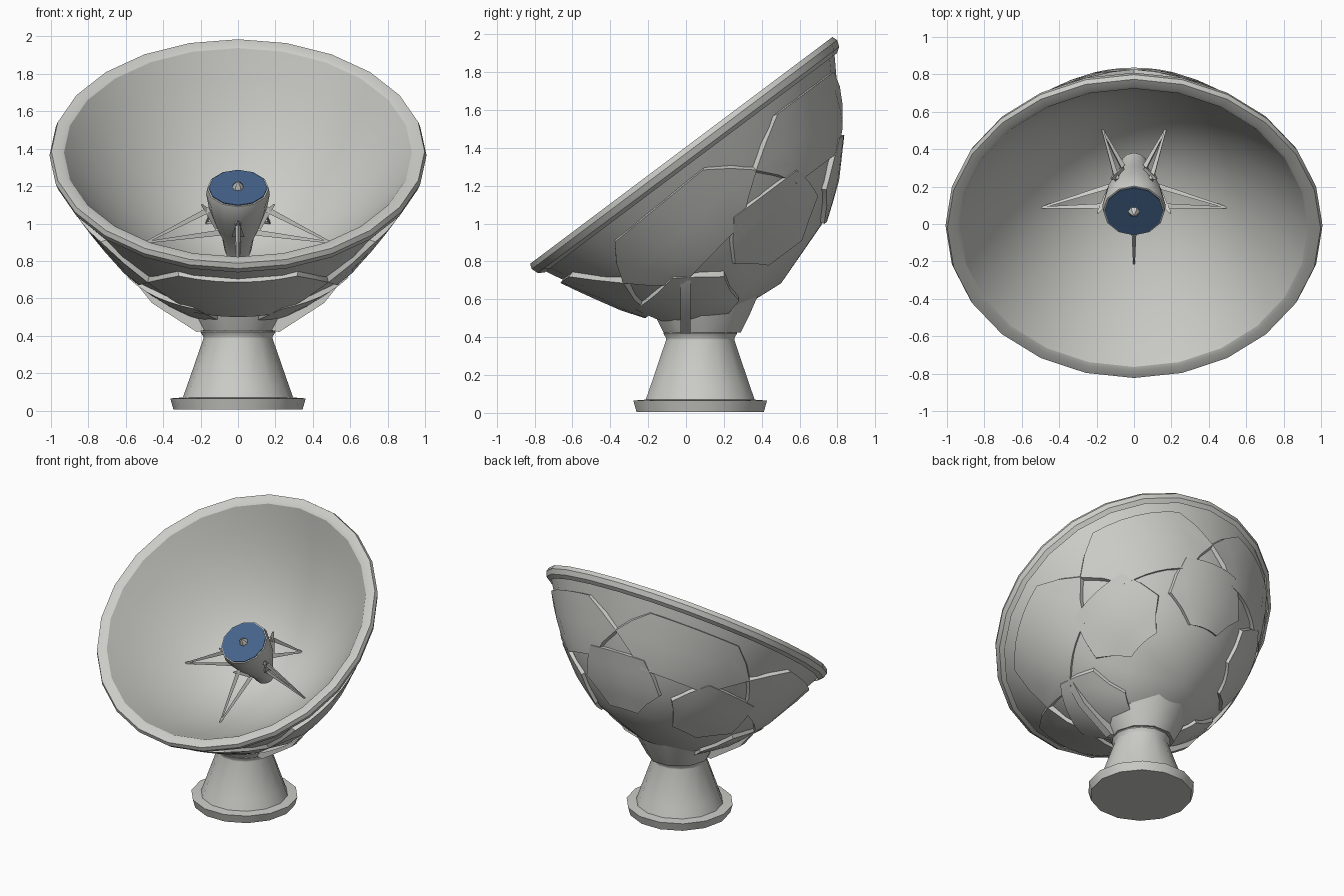
import bpy, bmesh, math
from mathutils import Matrix, Vector

if "Cube" in bpy.data.objects:
    bpy.data.objects.remove(bpy.data.objects["Cube"])

SEG = 24
TILT = Matrix.Translation((0, -0.02, 1.38)) @ Matrix.Rotation(math.atan2(0.6, 0.8), 4, 'X')
FEED = TILT @ Matrix.Translation((0, -0.042, 0))


def material(name, rgb):
    m = bpy.data.materials.new(name)
    m.diffuse_color = (*rgb, 1)
    m.use_nodes = True
    m.node_tree.nodes["Principled BSDF"].inputs["Base Color"].default_value = m.diffuse_color
    return m


grey = material("warm_grey", (0.60, 0.60, 0.57))
blue = material("dark_blue", (0.06, 0.125, 0.26))


def finish(name, bm, mat, matrix=Matrix(), angle=35):
    bmesh.ops.recalc_face_normals(bm, faces=bm.faces)
    me = bpy.data.meshes.new(name)
    bm.to_mesh(me)
    bm.free()
    me.transform(matrix)
    me.materials.append(mat)
    ob = bpy.data.objects.new(name, me)
    bpy.context.collection.objects.link(ob)
    bpy.ops.object.select_all(action='DESELECT')
    ob.select_set(True)
    bpy.context.view_layer.objects.active = ob
    bpy.ops.object.shade_smooth_by_angle(angle=math.radians(angle))
    return ob


def lathe(name, profile, mat, matrix=Matrix(), seg=SEG, warp=None):
    """Turn a list of (radius, height) around z; radius 0 makes a pole."""
    bm = bmesh.new()
    rings = []
    for r, z in profile:
        if r == 0:
            rings.append([bm.verts.new(warp(Vector((0, 0, z))) if warp else (0, 0, z))] * seg)
            continue
        ring = []
        for i in range(seg):
            a = 2 * math.pi * i / seg
            co = Vector((r * math.cos(a), r * math.sin(a), z))
            ring.append(bm.verts.new(warp(co) if warp else co))
        rings.append(ring)
    for lo, hi in zip(rings, rings[1:]):
        for i in range(seg):
            j = (i + 1) % seg
            vs = list(dict.fromkeys((lo[i], lo[j], hi[j], hi[i])))
            if len(vs) > 2:
                bm.faces.new(vs)
    return finish(name, bm, mat, matrix)


def bar(name, p, q, r1, r2, mat, matrix):
    """Thin three-sided strut from p to q."""
    p, q = Vector(p), Vector(q)
    bm = bmesh.new()
    bmesh.ops.create_cone(bm, cap_ends=True, segments=3, radius1=r1, radius2=r2, depth=(q - p).length)
    rot = (q - p).to_track_quat('Z', 'Y').to_matrix().to_4x4()
    return finish(name, bm, mat, matrix @ Matrix.Translation((p + q) / 2) @ rot)


# Pedestal with foot flange and neck collar
lathe("pedestal", [(0, 0.005), (0.345, 0.005), (0.362, 0.065), (0.295, 0.07), (0.27, 0.14),
                   (0.185, 0.385), (0.185, 0.395), (0.20, 0.42), (0.195, 0.44)],
      grey, Matrix.Translation((0, 0.075, 0)), 14)
# Flared socket joining the pedestal to the bowl
lathe("bowl_socket", [(0.19, 0.43), (0.215, 0.425), (0.265, 0.52), (0.31, 0.62)],
      grey, Matrix.Translation((0, 0.085, 0)), 10)
# Thin side ribs between the socket and the bowl
for side, label in ((1, "right"), (-1, "left")):
    bm = bmesh.new()
    outline = [(0.17, 0.43), (0.22, 0.42), (0.46, 0.575), (0.56, 0.70), (0.30, 0.66)]
    front = [bm.verts.new((side * x, -0.03, z)) for x, z in outline]
    back = [bm.verts.new((side * x, 0.025, z)) for x, z in outline]
    bm.faces.new(front)
    bm.faces.new(back[::-1])
    for i in range(5):
        j = (i + 1) % 5
        bm.faces.new((front[i], front[j], back[j], back[i]))
    finish(f"socket_rib_{label}", bm, grey)

# Bowl back: radius against depth, a little fuller on the low side
BACK = [(0.97, 0.04), (0.94, 0.09), (0.84, 0.25), (0.72, 0.43), (0.55, 0.61), (0.36, 0.75), (0, 0.87)]


def fuller(co):
    k = min(max(-co.y / 0.55, 0), 1)
    return Vector((co.x, co.y, co.z * (1 + 0.18 * k)))


def back_point(t, a, off):
    """Point on the back at profile parameter t, raised by off."""
    i = min(int(t), len(BACK) - 2)
    (r0, d0), (r1, d1) = BACK[i], BACK[i + 1]
    f = t - i
    r, d = r0 + (r1 - r0) * f, d0 + (d1 - d0) * f
    co = fuller(Vector((r * math.cos(a), r * math.sin(a), -d)))
    return co + Vector((co.x, co.y, co.z - 0.1)).normalized() * off


lathe("bowl_back", [(r, -d) for r, d in BACK], grey, TILT, warp=fuller)

# Smooth inner bowl and thick rounded rim
N = 10
DEPTH = 0.67
inner = [(0.93 * (1 - i / N), -DEPTH * (1 - (1 - i / N) ** 2)) for i in range(N)] + [(0, -DEPTH)]
lathe("bowl_inside", inner, grey, TILT)
lathe("bowl_rim", [(0.93, 0), (0.95, 0.008), (0.998, 0.008), (1.008, -0.02), (0.995, -0.055), (0.965, -0.075)],
      grey, TILT)


# Raised hexagonal plates on the back of the bowl
def plate(name, t0, t1, centre, half):
    bm = bmesh.new()
    nu, nv = 6, 4
    edge = ([(u, 0) for u in range(nu)] + [(nu, v) for v in range(nv)]
            + [(u, nv) for u in range(nu, 0, -1)] + [(0, v) for v in range(nv, 0, -1)])
    top, foot = {}, {}
    for v in range(nv + 1):
        s = v / nv
        w = half * (1 - 0.45 * abs(2 * s - 1))
        for u in range(nu + 1):
            k, t = 2 * u / nu - 1, t0 + (t1 - t0) * s
            top[u, v] = bm.verts.new(back_point(t, centre + w * k * 0.95, 0.022))
            if (u, v) in edge:
                foot[u, v] = bm.verts.new(back_point(t, centre + w * k, -0.01))
    for u in range(nu):
        for v in range(nv):
            bm.faces.new([top[u, v], top[u + 1, v], top[u + 1, v + 1], top[u, v + 1]])
    for p, q in zip(edge, edge[1:] + edge[:1]):
        bm.faces.new([foot[p], foot[q], top[q], top[p]])
    finish(name, bm, grey, TILT, 30)


for i in range(5):
    a = math.radians(90 + 72 * i)
    plate(f"upper_plate_{i}", 1.3, 3.3, a + math.radians(36), math.radians(38))
    plate(f"lower_plate_{i}", 3.0, 4.9, a, math.radians(33))

# Receiver in the middle of the bowl with a blue face and pointed tip
lathe("receiver", [(0.14, -0.206), (0.165, -0.208), (0.17, -0.25), (0.155, -0.34), (0.12, -0.45),
                   (0.085, -0.54), (0.07, -0.63)], grey, FEED, 12)
lathe("receiver_face", [(0.157, -0.209), (0.157, -0.202), (0, -0.202)], blue, FEED, 12)
lathe("receiver_tip", [(0.032, -0.204), (0.026, -0.185), (0, -0.16)], grey, FEED, 6)

# Five thin struts bracing the receiver, each a narrow triangle with a small prong
for i in range(5):
    a = math.radians(-90 + 72 * i)

    def at(r, z):
        return (r * math.cos(a), r * math.sin(a), z)

    reach = 0.52 if i in (0, 1, 4) else 0.29
    x, y, _ = at(reach, 0)
    foot = (x, y, -DEPTH * (1 - (x * x + (y - 0.042) ** 2) / 0.93 ** 2))
    bar(f"strut_upper_{i}", foot, at(0.16, -0.31), 0.006, 0.018, grey, FEED)
    bar(f"strut_lower_{i}", foot, at(0.10, -0.48), 0.006, 0.018, grey, FEED)
    bar(f"strut_prong_{i}", at(0.12, -0.42), at(0.205, -0.27), 0.04, 0.006, grey, FEED)
